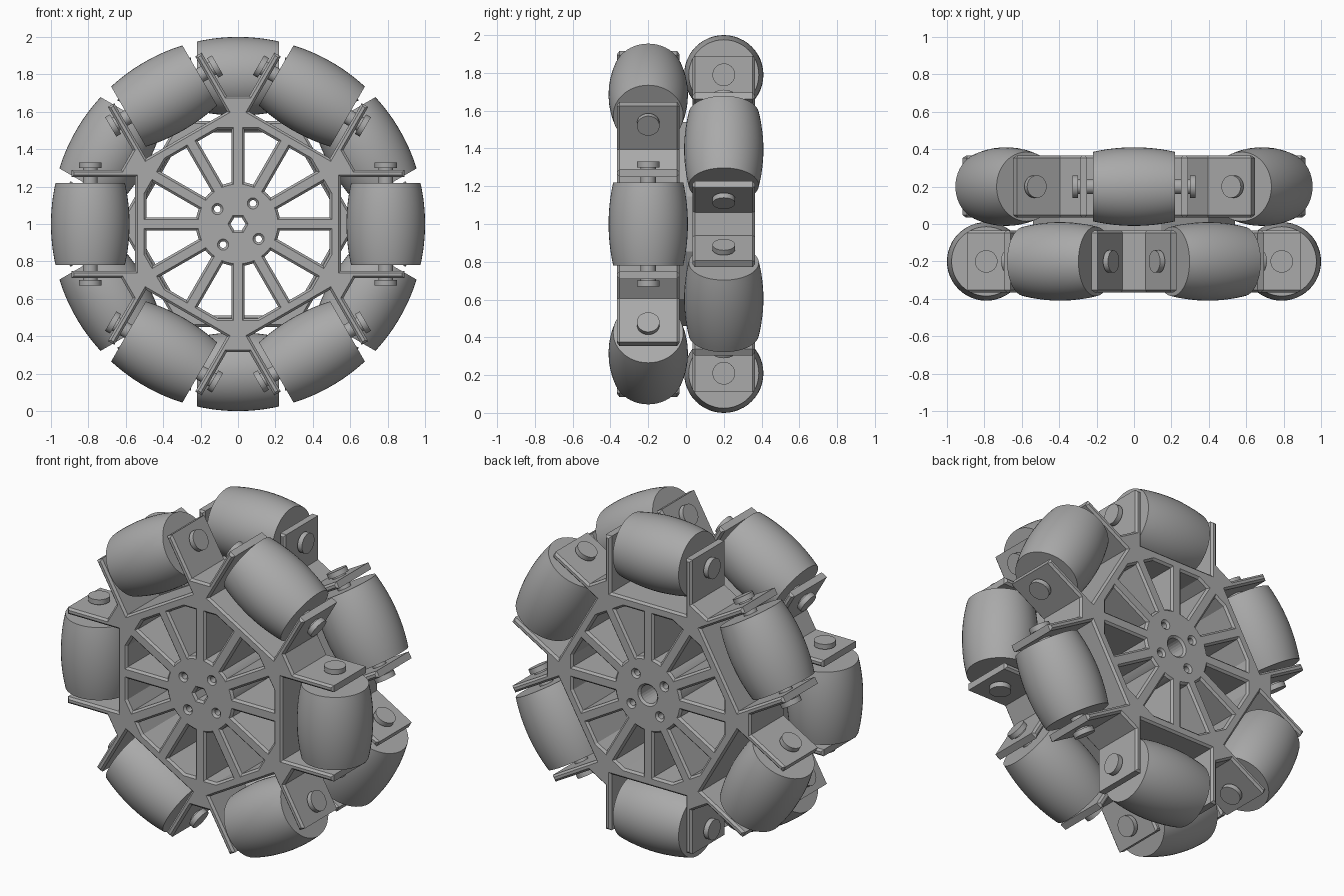
import bpy, bmesh
from math import sin, cos, pi, radians, sqrt, atan2, asin
from mathutils import Matrix, Vector

cube = bpy.data.objects.get("Cube")
if cube:
    bpy.data.objects.remove(cube)

GREY = (0.4, 0.4, 0.4, 1)
grey = bpy.data.materials.new("plain grey")
grey.use_nodes = True
grey.diffuse_color = GREY
grey.node_tree.nodes["Principled BSDF"].inputs["Base Color"].default_value = GREY

AXLE_R = 0.79        # distance of the roller axles from the wheel axis
HALF_ROLLER = 0.22
PLATE_IN, PLATE_OUT, PLATE_END = 0.25, 0.29, 0.89
LAYER_Y = 0.2
HALF_DEPTH = 0.165
CHAMFER = 0.012


def turn(p, a):
    return (p[0] * cos(a) - p[1] * sin(a), p[0] * sin(a) + p[1] * cos(a))


def ring(r, n, centre=(0, 0), start=0):
    return [(centre[0] + r * cos(start + 2 * pi * i / n),
             centre[1] + r * sin(start + 2 * pi * i / n)) for i in range(n)]


def smooth(ob, angle=30):
    bpy.ops.object.select_all(action='DESELECT')
    ob.select_set(True)
    bpy.context.view_layer.objects.active = ob
    bpy.ops.object.shade_smooth_by_angle(angle=radians(angle))


# Frame outline: a pocket with two side plates for each roller
def frame_outline():
    pocket = [(0.55, -PLATE_IN), (0.55, PLATE_IN), (PLATE_END, PLATE_IN),
              (PLATE_END, PLATE_OUT), (0.68 * cos(pi / 6) + 0.035, PLATE_OUT)]
    side = [(x, -y) for x, y in reversed(pocket[2:])]
    return [turn(p, k * pi / 3) for k in range(6) for p in side + pocket]


# Openings between the twelve spokes
def windows():
    hub, half, flat, corner = 0.225, 0.035, 0.49, 0.505
    a = asin(half / hub)
    arc = [(hub * cos(t), hub * sin(t))
           for t in (pi / 6 - a - (pi / 6 - 2 * a) * i / 4 for i in range(5))]
    vertex = (flat, (corner - flat * cos(pi / 6)) / sin(pi / 6))
    shape = arc + [(flat, half), vertex, turn((corner, -half), pi / 6)]
    mirrored = [(x, -y) for x, y in reversed(shape)]
    return [[turn(p, k * pi / 3) for p in s] for k in range(6) for s in (shape, mirrored)]


# Flat profile with holes, extruded along y with chamfered edges
def extruded(name, loops, y, half_depth, chamfer):
    cu = bpy.data.curves.new(name, 'CURVE')
    cu.dimensions = '2D'
    cu.fill_mode = 'BOTH'
    cu.extrude = half_depth - chamfer
    cu.bevel_depth = chamfer
    cu.bevel_resolution = 0
    cu.offset = -chamfer
    for loop in loops:
        sp = cu.splines.new('POLY')
        sp.points.add(len(loop) - 1)
        for pt, (px, py) in zip(sp.points, loop):
            pt.co = (px, py, 0, 1)
        sp.use_cyclic_u = True
        sp.use_smooth = False
    ob = bpy.data.objects.new(name, cu)
    bpy.context.collection.objects.link(ob)
    ob.location = (0, y, 1)
    ob.rotation_euler = (pi / 2, 0, 0)
    bpy.ops.object.select_all(action='DESELECT')
    ob.select_set(True)
    bpy.context.view_layer.objects.active = ob
    bpy.ops.object.convert(target='MESH')
    ob = bpy.context.view_layer.objects.active
    ob.data.materials.clear()
    ob.data.materials.append(grey)
    return ob


screw_holes = [ring(0.018, 16, turn((0.136, 0), radians(54 + 90 * k))) for k in range(4)]
hex_bore = [ring(0.04, 6)]
round_bore = [ring(0.055, 24)]


def turned(loop, a):
    return [turn(p, a) for p in loop]


extruded("front_frame", [frame_outline()] + windows() + screw_holes + hex_bore,
         -LAYER_Y, HALF_DEPTH, CHAMFER)
back = [turned(l, pi / 6) for l in [frame_outline()] + windows()]
extruded("back_frame", back + screw_holes + round_bore, LAYER_Y, HALF_DEPTH, CHAMFER)
extruded("middle_spacer", [ring(0.56, 12, start=pi / 12)] + windows() + screw_holes + hex_bore,
         0, 0.05, 0)


# Turned solid around the local z axis from (radius, height) points
def lathe(name, profile, steps):
    bm = bmesh.new()
    vs = [bm.verts.new((r, 0, z)) for r, z in profile]
    es = [bm.edges.new(pair) for pair in zip(vs, vs[1:])]
    bmesh.ops.spin(bm, geom=vs + es, cent=(0, 0, 0), axis=(0, 0, 1),
                   angle=2 * pi, steps=steps)
    bmesh.ops.remove_doubles(bm, verts=bm.verts, dist=1e-5)
    bmesh.ops.recalc_face_normals(bm, faces=bm.faces)
    me = bpy.data.meshes.new(name)
    bm.to_mesh(me)
    bm.free()
    me.materials.append(grey)
    return me


# Barrel roller whose outer side follows the wheel's rim
heights = [HALF_ROLLER * (i / 8 - 1) for i in range(17)]
barrel = [(sqrt(1 - z * z) - AXLE_R, z) for z in heights]
roller_mesh = lathe("roller", [(0, -HALF_ROLLER)] + barrel + [(0, HALF_ROLLER)], 48)

# Axle with a head at each end
half_axle = [(0.04, 0.2), (0.04, 0.3), (0.06, 0.3), (0.06, 0.33), (0, 0.33)]
axle_mesh = lathe("axle", [(r, -z) for r, z in reversed(half_axle)] + half_axle, 32)

first = True
for layer, y, start in (("front", -LAYER_Y, 0), ("back", LAYER_Y, pi / 6)):
    for k in range(6):
        place = (Matrix.Translation((0, y, 1)) @ Matrix.Rotation(-start - k * pi / 3, 4, 'Y')
                 @ Matrix.Translation((AXLE_R, 0, 0)))
        for part, me in (("roller", roller_mesh), ("axle", axle_mesh)):
            ob = bpy.data.objects.new(f"{layer}_{part}_{k + 1}", me)
            bpy.context.collection.objects.link(ob)
            ob.matrix_world = place
            if first:
                smooth(ob)
        first = False
